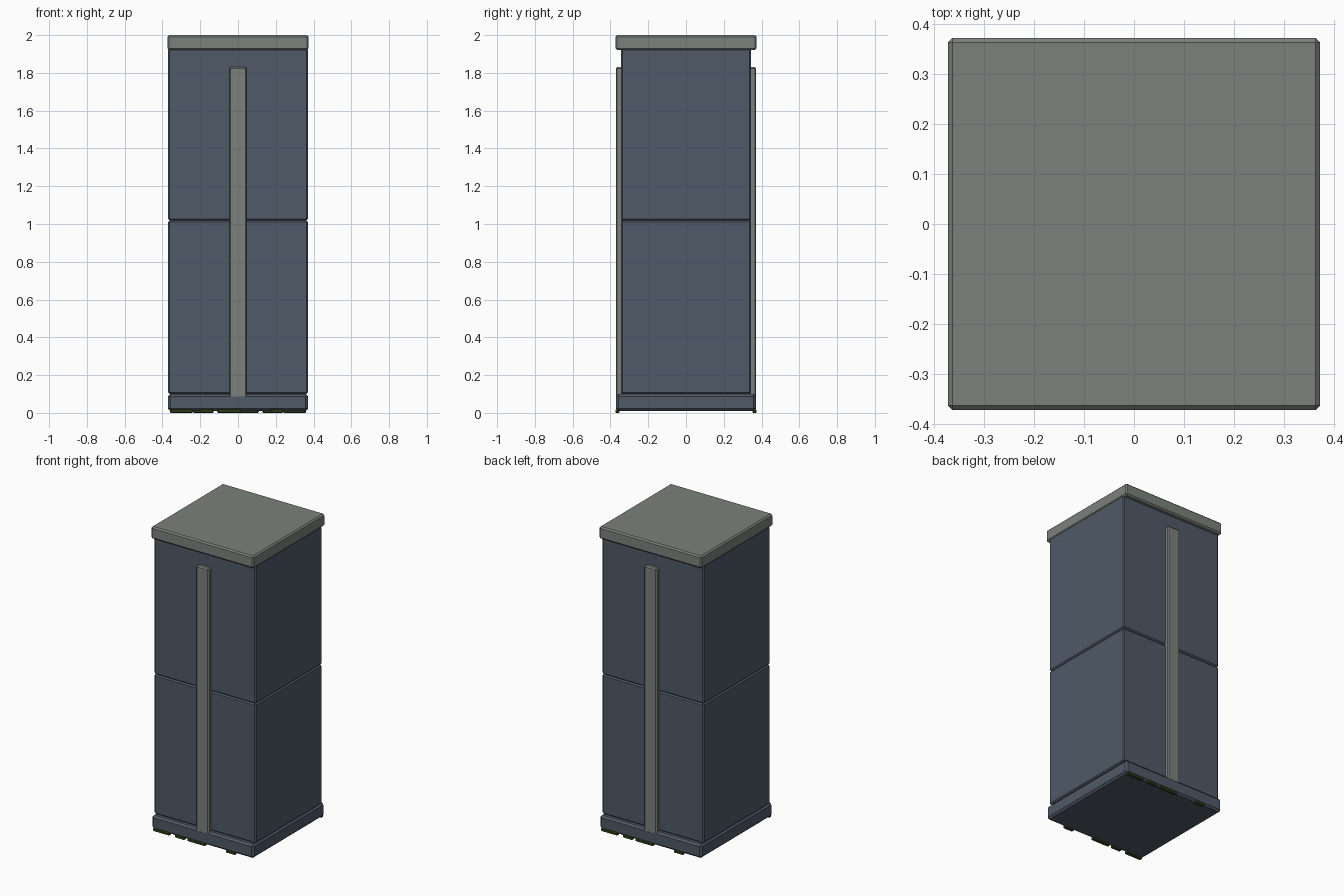
import bpy

cube = bpy.data.objects.get("Cube")
if cube:
    bpy.data.objects.remove(cube, do_unlink=True)


def material(name, rgb):
    m = bpy.data.materials.new(name)
    m.use_nodes = True
    color = (*rgb, 1)
    m.diffuse_color = color
    m.node_tree.nodes["Principled BSDF"].inputs["Base Color"].default_value = color
    return m


slate = material("slate blue", (0.08, 0.10, 0.135))
stone = material("grey stone", (0.20, 0.22, 0.20))
moss = material("moss green", (0.04, 0.075, 0.012))


def box(name, low, high, mat, bevel=0.0):
    """Box between two corners with chamfered edges."""
    bpy.ops.mesh.primitive_cube_add(size=1, location=[(a + b) / 2 for a, b in zip(low, high)])
    ob = bpy.context.object
    ob.name = name
    ob.scale = [b - a for a, b in zip(low, high)]
    bpy.ops.object.transform_apply(location=False, rotation=False, scale=True)
    ob.data.materials.append(mat)
    if bevel:
        mod = ob.modifiers.new("chamfer", "BEVEL")
        mod.width = bevel
        mod.segments = 1
    return ob


# Plinth, two stacked blocks and the cap slab
box("plinth", (-0.37, -0.37, 0.01), (0.37, 0.37, 0.1), slate, 0.012)
box("lower_block", (-0.37, -0.345, 0.1), (0.37, 0.345, 1.018), slate, 0.008)
box("upper_block", (-0.37, -0.345, 1.018), (0.37, 0.345, 1.93), slate, 0.008)
box("cap", (-0.373, -0.373, 1.92), (0.373, 0.373, 2.0), stone, 0.009)

# Vertical strip and moss patches on the front and back
patches = [(-0.36, -0.24), (-0.2, -0.13), (-0.11, 0.02), (0.17, 0.24)]
for side, s in (("front", -1), ("back", 1)):
    y0, y1 = sorted((s * 0.335, s * 0.371))
    box(side + "_strip", (-0.046, y0, 0.08), (0.046, y1, 1.83), stone, 0.007)
    m0, m1 = sorted((s * 0.352, s * 0.373))
    for i, (a, b) in enumerate(patches):
        x0, x1 = sorted((-s * a, -s * b))
        box(f"{side}_moss_{i + 1}", (x0, m0, 0), (x1, m1, 0.018), moss, 0.004)
